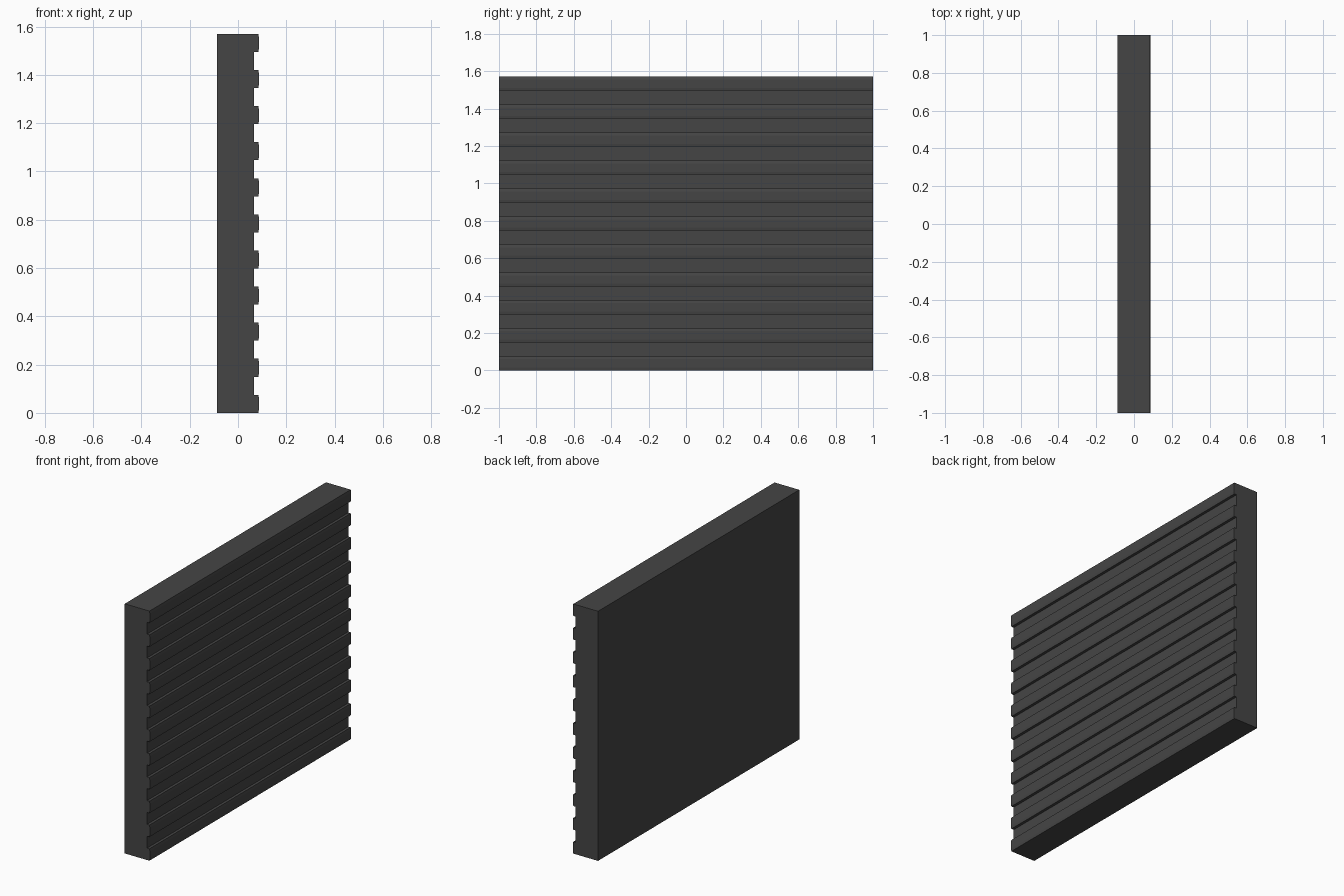
import bpy, bmesh

if "Cube" in bpy.data.objects:
    bpy.data.objects.remove(bpy.data.objects["Cube"])

HEIGHT, HALF_LEN = 1.57, 1.0
BACK, GROOVE, EDGE, CROWN = -0.088, 0.067, 0.084, 0.087
RIBS = 11
STEP = HEIGHT / (2 * RIBS - 1)   # ribs and grooves are equally tall

mat = bpy.data.materials.new("dark grey")
mat.diffuse_color = (0.06, 0.06, 0.06, 1)
mat.use_nodes = True
mat.node_tree.nodes["Principled BSDF"].inputs["Base Color"].default_value = mat.diffuse_color

# Side profile: flat back, slightly crowned ribs on the +x side
profile = [(BACK, 0)]
for i in range(RIBS):
    z = 2 * i * STEP
    if i:
        profile.append((GROOVE, z))
    profile += [(EDGE, z), (CROWN, z + 0.2 * STEP),
                (CROWN, z + 0.8 * STEP), (EDGE, z + STEP)]
    if i < RIBS - 1:
        profile.append((GROOVE, z + STEP))
profile.append((BACK, HEIGHT))

# Extrude the profile along y
bm = bmesh.new()
face = bm.faces.new([bm.verts.new((x, -HALF_LEN, z)) for x, z in profile])
ext = bmesh.ops.extrude_face_region(bm, geom=[face])
moved = [g for g in ext["geom"] if isinstance(g, bmesh.types.BMVert)]
bmesh.ops.translate(bm, verts=moved, vec=(0, 2 * HALF_LEN, 0))
bmesh.ops.recalc_face_normals(bm, faces=bm.faces)

mesh = bpy.data.meshes.new("ribbed_panel")
bm.to_mesh(mesh)
bm.free()
mesh.materials.append(mat)
bpy.context.collection.objects.link(bpy.data.objects.new("ribbed_panel", mesh))
